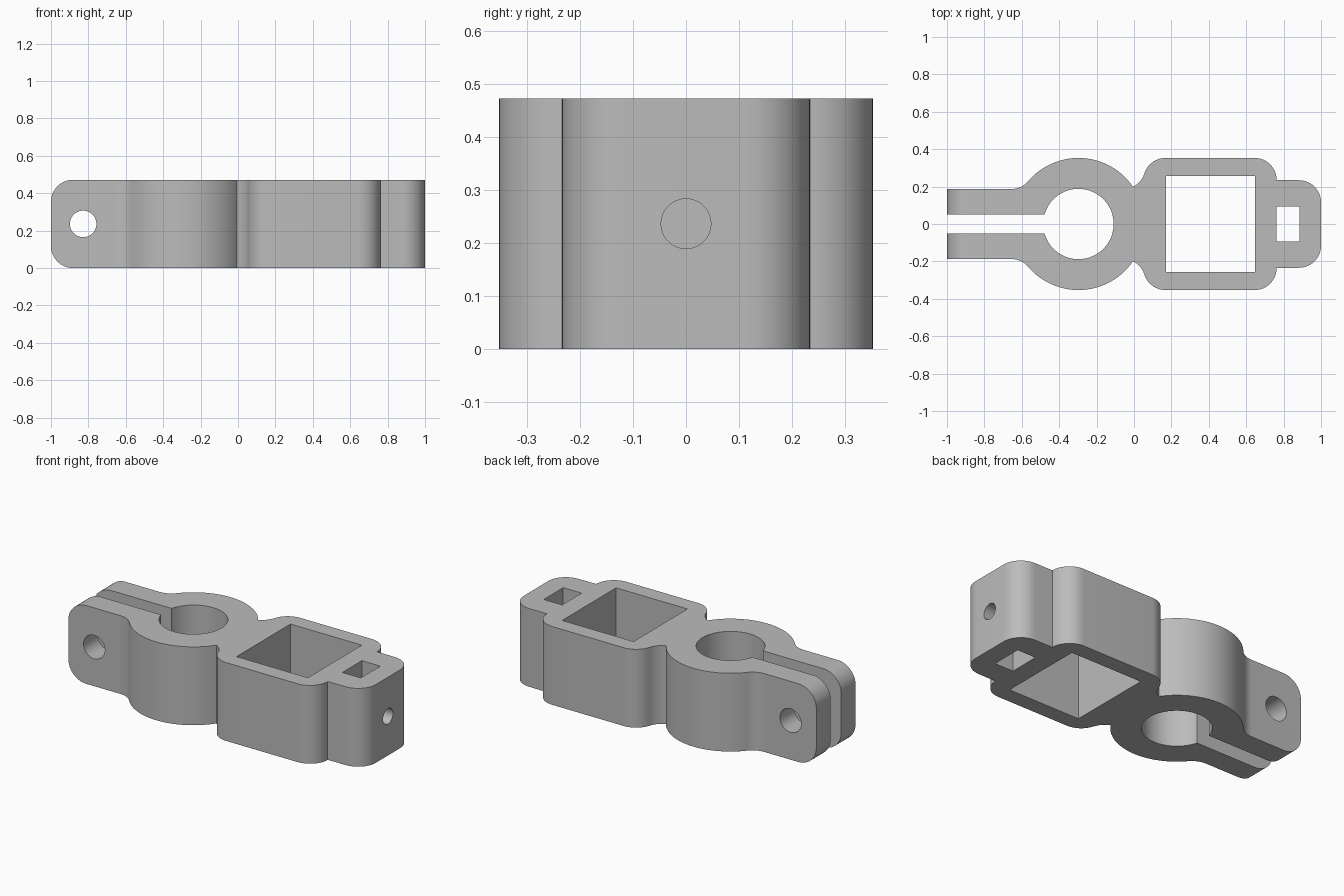
import bpy, bmesh
from math import sin, cos, atan2, sqrt, pi
from mathutils import Matrix

if "Cube" in bpy.data.objects:
    bpy.data.objects.remove(bpy.data.objects["Cube"])

H = 0.472            # clamp height
R = 0.118            # shared fillet radius
RING_X, RING_R, BORE_R = -0.297, 0.353, 0.188
ARM = 0.187          # half width across both arms
BOX_X0, BOX_X1 = 0.05, 0.763
TAB = 0.234          # half width of the nut tab

gray = bpy.data.materials.new("plain gray")
gray.use_nodes = True
gray.diffuse_color = (0.5, 0.5, 0.5, 1)
gray.node_tree.nodes["Principled BSDF"].inputs["Base Color"].default_value = (0.5, 0.5, 0.5, 1)


def arc(cx, cy, r, a0, a1, n=12):
    return [(cx + r * cos(a0 + (a1 - a0) * i / n), cy + r * sin(a0 + (a1 - a0) * i / n))
            for i in range(n + 1)]


def make_object(name, bm):
    bmesh.ops.recalc_face_normals(bm, faces=bm.faces)
    mesh = bpy.data.meshes.new(name)
    bm.to_mesh(mesh)
    bm.free()
    mesh.materials.append(gray)
    obj = bpy.data.objects.new(name, mesh)
    bpy.context.collection.objects.link(obj)
    return obj


def box_cutter(name, x0, x1, half_y):
    bm = bmesh.new()
    bmesh.ops.create_cube(bm, size=1, matrix=Matrix.Translation(((x0 + x1) / 2, 0, H / 2))
                          @ Matrix.Diagonal((x1 - x0, 2 * half_y, 2 * H, 1)))
    return make_object(name, bm)


def round_cutter(name, center, r, depth, axis=None, n=48):
    turn = Matrix.Rotation(pi / 2, 4, axis) if axis else Matrix()
    bm = bmesh.new()
    bmesh.ops.create_cone(bm, cap_ends=True, segments=n, radius1=r, radius2=r, depth=depth,
                          matrix=Matrix.Translation(center) @ turn)
    return make_object(name, bm)


# Half outline: arm, fillet, ring, neck fillet, box corners, tab
arm_fx = RING_X - sqrt((RING_R + R) ** 2 - (ARM + R) ** 2)
join = atan2(ARM + R, arm_fx - RING_X)
corner_y = RING_R - R
neck_fx = BOX_X0 + R - sqrt(4 * R * R - (ARM + R - corner_y) ** 2)
neck = atan2(corner_y - ARM - R, BOX_X0 + R - neck_fx)
gap = neck_fx - RING_X
dist = sqrt(gap ** 2 + (ARM + R) ** 2)
along = (RING_R ** 2 - R ** 2 + dist ** 2) / (2 * dist)
base = atan2(ARM + R, gap)
meet = base - atan2(sqrt(RING_R ** 2 - along ** 2), along)
mx, my = RING_X + RING_R * cos(meet), RING_R * sin(meet)

half = [(-1, ARM)]
half += arc(arm_fx, ARM + R, R, -pi / 2, join - pi)
half += arc(RING_X, 0, RING_R, join, meet, 40)[1:]
half += arc(neck_fx, ARM + R, R, atan2(my - ARM - R, mx - neck_fx), neck)[1:]
half += arc(BOX_X0 + R, corner_y, R, neck + pi, pi / 2)[1:]
half += arc(BOX_X1 - R, corner_y, R, pi / 2, 0)
half += arc(1 - R, TAB - R, R, pi / 2, 0)
outline = half + [(x, -y) for x, y in reversed(half)]

# Solid body
bm = bmesh.new()
face = bm.faces.new([bm.verts.new((x, y, 0)) for x, y in outline])
top = bmesh.ops.extrude_face_region(bm, geom=[face])["geom"]
bmesh.ops.translate(bm, vec=(0, 0, H), verts=[v for v in top if isinstance(v, bmesh.types.BMVert)])
ends = [e for e in bm.edges if all(v.co.x < -0.999 for v in e.verts)
        and abs(e.verts[0].co.z - e.verts[1].co.z) < 0.01]
bmesh.ops.bevel(bm, geom=ends, offset=R, segments=12, profile=0.5, affect='EDGES')
body = make_object("clamp_body", bm)

# Openings and screw holes
cutters = [
    round_cutter("bore_cutter", (RING_X, 0, H / 2), BORE_R, 2 * H, n=96),
    box_cutter("slot_cutter", -1.2, RING_X, 0.05),
    box_cutter("post_cutter", 0.17, 0.646, 0.257),
    box_cutter("nut_cutter", 0.761, 0.884, 0.093),
    round_cutter("arm_hole_cutter", (-0.828, 0, H / 2), 0.071, 1, 'X'),
    round_cutter("tab_hole_cutter", (0.85, 0, H / 2), 0.047, 0.6, 'Y'),
]
bpy.context.view_layer.objects.active = body
for cutter in cutters:
    cutter.hide_render = True
    mod = body.modifiers.new(cutter.name, 'BOOLEAN')
    mod.operation, mod.solver, mod.object = 'DIFFERENCE', 'EXACT', cutter
    bpy.ops.object.modifier_apply(modifier=mod.name)
    bpy.data.objects.remove(cutter)

bpy.ops.object.select_all(action='DESELECT')
body.select_set(True)
bpy.ops.object.shade_smooth_by_angle(angle=0.5)
